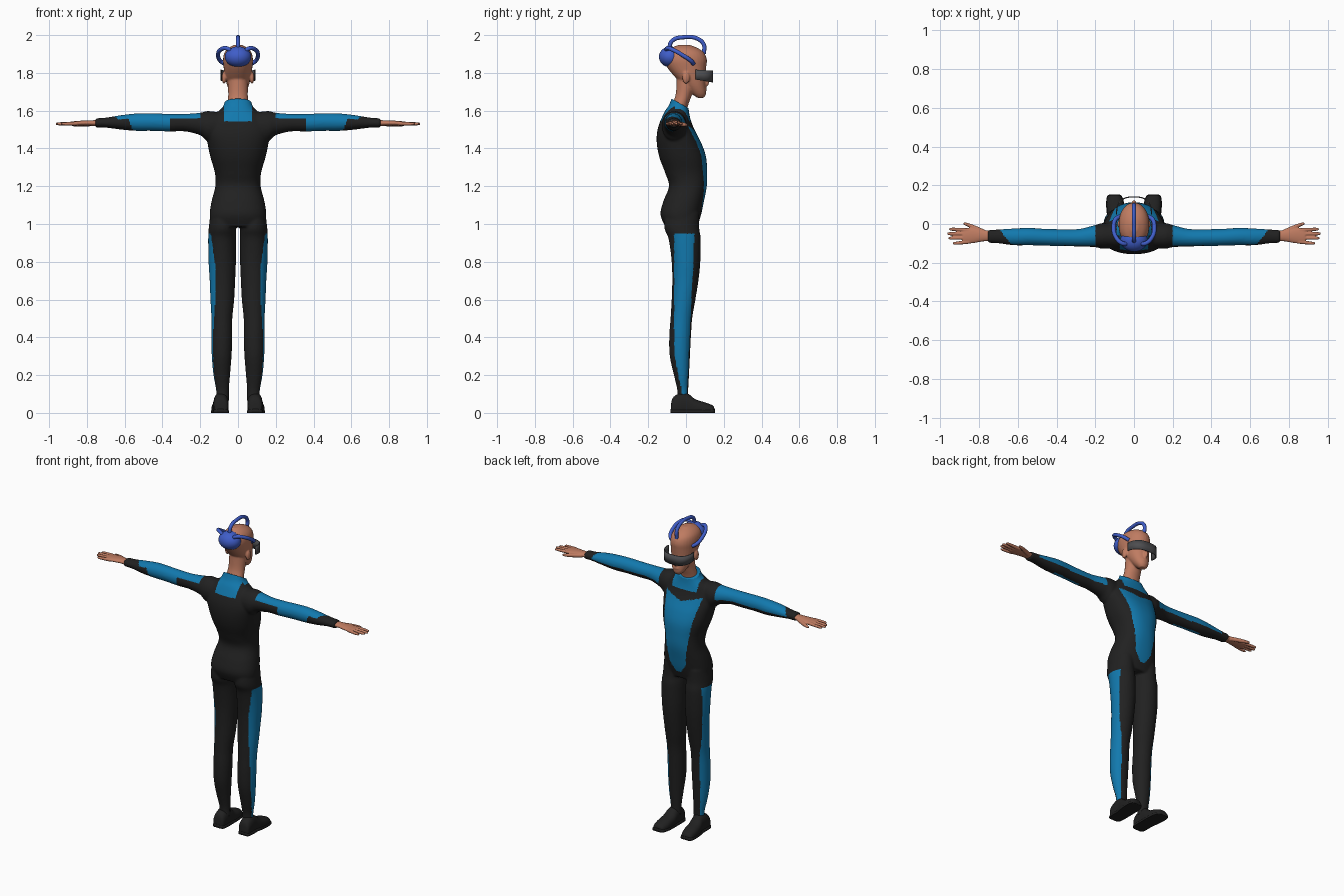
import bpy, bmesh, math
from mathutils import Vector

cube = bpy.data.objects.get("Cube")
if cube:
    bpy.data.objects.remove(cube)


def material(name, rgb):
    mat = bpy.data.materials.new(name)
    mat.use_nodes = True
    mat.diffuse_color = (*rgb, 1)
    for node in mat.node_tree.nodes:
        if node.type == 'BSDF_PRINCIPLED':
            node.inputs["Base Color"].default_value = (*rgb, 1)
    return mat


BLACK = material("suit black", (0.015, 0.015, 0.015))
BLUE = material("suit blue", (0.006, 0.19, 0.42))
SKIN = material("skin", (0.52, 0.2, 0.12))
ROYAL = material("device blue", (0.05, 0.11, 0.58))
GREY = material("visor grey", (0.075, 0.075, 0.08))


def spline(a, b, c, d, t):
    # Catmull-Rom blend of four neighbouring values
    return b + t / 2 * (c - a + t * (2 * a - 5 * b + 4 * c - d + t * (3 * (b - c) + d - a)))


def loft(bm, axis, rows, side=1, power=2.0, n=32, steps=5, floor=None):
    """Skin oval sections (position, a0, a1, b0, b1), in hundredths, along an axis."""
    dense = []
    for i in range(len(rows) - 1):
        near = [rows[max(i - 1, 0)], rows[i], rows[i + 1], rows[min(i + 2, len(rows) - 1)]]
        for k in range(steps):
            dense.append([spline(*v, k / steps) for v in zip(*near)])
    dense.append(rows[-1])
    rings = []
    for t, a0, a1, b0, b1 in dense:
        ring = []
        for j in range(n):
            ang = math.tau * j / n
            ca, sa = math.cos(ang), math.sin(ang)
            a = (a0 + a1) / 2 + (a1 - a0) / 2 * math.copysign(abs(ca) ** (2 / power), ca)
            b = (b0 + b1) / 2 + (b1 - b0) / 2 * math.copysign(abs(sa) ** (2 / power), sa)
            x, y, z = {'x': (t, a, b), 'y': (a, t, b), 'z': (a, b, t)}[axis]
            if floor is not None:
                z = max(z, floor)
            ring.append(bm.verts.new((side * x / 100, y / 100, z / 100)))
        rings.append(ring)
    for r, s in zip(rings, rings[1:]):
        for j in range(n):
            bm.faces.new((r[j], r[(j + 1) % n], s[(j + 1) % n], s[j]))
    bm.faces.new(rings[0])
    bm.faces.new(rings[-1])
    bmesh.ops.recalc_face_normals(bm, faces=bm.faces)


def ellipsoid(bm, centre, radii):
    ball = bmesh.ops.create_uvsphere(bm, u_segments=32, v_segments=16, radius=1)
    for v in ball["verts"]:
        v.co = Vector(centre) + Vector([c * r for c, r in zip(v.co, radii)])


def add_object(name, bm, mats):
    mesh = bpy.data.meshes.new(name)
    for f in bm.faces:
        f.smooth = True
    bm.to_mesh(mesh)
    bm.free()
    obj = bpy.data.objects.new(name, mesh)
    bpy.context.collection.objects.link(obj)
    for m in mats:
        mesh.materials.append(m)
    return obj


def baked(obj):
    graph = bpy.context.evaluated_depsgraph_get()
    return bpy.data.meshes.new_from_object(obj.evaluated_get(graph))


def fuse(name, bm, mats, voxel, rounds):
    """Merge overlapping volumes into one smooth surface."""
    obj = add_object(name, bm, mats)
    remesh = obj.modifiers.new("fuse", 'REMESH')
    remesh.mode = 'VOXEL'
    remesh.voxel_size = voxel
    remesh.use_smooth_shade = True
    relax = obj.modifiers.new("relax", 'SMOOTH')
    relax.factor = 0.5
    relax.iterations = rounds
    mesh = baked(obj)
    obj.modifiers.clear()
    obj.data = mesh
    mesh.materials.clear()
    for m in mats:
        mesh.materials.append(m)
    for p in mesh.polygons:
        p.use_smooth = True
        p.material_index = 0
    return obj


def symmetric(rows):
    return [(z, -w, w, y0, y1) for z, w, y0, y1 in rows]


# Suit: torso, arms and legs fused together
suit = bmesh.new()
loft(suit, 'z', symmetric([
    (98.5, 14.5, -11, 6), (105, 15, -13.5, 8), (112, 14, -12, 9.5), (120, 12, -9, 11),
    (127, 12.2, -11, 11.2), (135, 14.5, -14, 10.7), (142, 16, -15.4, 8.5),
    (148, 17, -15.4, 5.5), (153, 16.5, -14.2, 3.2), (157, 14, -12.5, 2),
    (160, 10, -11, 1.5), (163, 7.5, -9, 1.3), (168, 6.8, -7, 1.5)]), power=2.3, n=48)
for side in (1, -1):
    loft(suit, 'x', [
        (9, -12.5, 0, 145, 159), (16, -12.8, .5, 144, 159.8), (20, -12, -.5, 147, 158.9),
        (28, -11.6, -2.5, 149, 158.3), (36, -11.5, -2.7, 149, 158.3),
        (46, -11.2, -2.5, 149.3, 158.6), (54, -11, -2, 149.3, 158.5),
        (62, -11, -2.3, 150, 157.6), (70, -10, -2.8, 151, 156.3),
        (75.5, -9.8, -3, 151, 156)], side)
    loft(suit, 'z', [
        (106, 2, 14.5, -11, 7), (98, 1.2, 15.5, -11.5, 7), (92, 1.1, 15.8, -9.2, 7.8),
        (80, 1.1, 15.6, -7.6, 7.6), (70, 1.5, 15, -7.3, 6.6), (60, 2, 14.6, -7.6, 5),
        (50, 3, 14.1, -8.2, 3.3), (40, 3, 14.1, -8.9, 2.6), (30, 3.4, 13.9, -8.6, 2.1),
        (20, 4.2, 13, -6.4, 1.6), (12, 4.8, 11.6, -4.6, 1.2), (6, 4.8, 11.6, -4.6, 1.2)], side)
body = fuse("body_suit", suit, [BLACK, BLUE], 0.007, 4)

# Slanted collar opening
cut = bmesh.new()
cut.from_mesh(body.data)
edge = bmesh.ops.bisect_plane(cut, geom=cut.verts[:] + cut.edges[:] + cut.faces[:],
                              plane_co=(0, -.07, 1.66), plane_no=(0, .49, .87), clear_outer=True)
bmesh.ops.holes_fill(cut, edges=[e for e in edge["geom_cut"] if isinstance(e, bmesh.types.BMEdge)])
cut.to_mesh(body.data)
cut.free()


def is_blue(c, n):
    ax, y, z = abs(c.x), c.y, c.z
    if ax > .2 and z > 1.4:                          # sleeves
        upper = ax < .67 + .8 * (y + .06) and n.z + .4 * n.y > .15
        band = .36 < ax < .57 + .4 * (z - 1.53) and n.y < .1
        return upper or band
    if z > 1.545:                                    # collar
        return ax < (.075 if y < -.06 else .09)
    if z > 1.03 and n.y > 0 and y > -.02:            # chest panel
        t = max(z - 1.05, 0) / .45
        width = (.055 + .07 * t ** 1.3) * math.sqrt(min((z - 1.03) / .07, 1))
        return ax < width and z < 1.48 + .3 * ax
    if .09 < z < .95 and ax > .08 and n.x * c.x > 0:  # outer leg stripe
        return max(-.063, -.2 * z) < y < .048 * z
    return False


for p in body.data.polygons:
    p.material_index = int(is_blue(p.center, p.normal))

# Head, neck, nose and ears
head = bmesh.new()
loft(head, 'z', symmetric([(155, 5.5, -9, 0), (162, 5.6, -7.6, .9), (168, 5.2, -5.6, 3),
                           (174, 5.3, -5, 5), (179, 5, -5, 5)]))
loft(head, 'z', symmetric([
    (166.8, 2, 6, 9.5), (169, 3.8, 3, 10.6), (173, 5.6, -1, 10.4), (178, 6.9, -6, 10.2),
    (183, 7.6, -10, 10.7), (187, 7.9, -11.7, 11), (190.5, 7.2, -10.8, 9.7),
    (193, 5.2, -8.3, 6.5), (194.8, 2, -4, 2)]), power=2.1)
ellipsoid(head, (0, .106, 1.75), (.012, .016, .024))
ellipsoid(head, (0, .1, 1.712), (.022, .01, .009))
for side in (1, -1):
    ellipsoid(head, (side * .074, 0, 1.775), (.012, .02, .032))
fuse("head", head, [SKIN], 0.005, 3)

for side, label in ((1, "left"), (-1, "right")):
    # Hand: palm, four fingers and thumb
    hand = bmesh.new()
    loft(hand, 'x', [(73, -8.8, -3.6, 151.8, 155), (78, -9, -3, 152, 154.9),
                     (83, -9.9, -2, 152, 154.7), (87, -10.2, -2.2, 152, 154.4),
                     (88.5, -9.8, -3, 152.3, 154.2)], side)
    for root, end, tip in ((-3.2, -2.7, 95.5), (-5.1, -5, 96.5), (-7.1, -7.3, 95.8), (-9.2, -9.9, 93.5)):
        loft(hand, 'x', [(85, root - 1, root + 1, 152.2, 154.3),
                         (tip - 2, end - .85, end + .85, 152.2, 153.9),
                         (tip, end - .5, end + .5, 152.5, 153.5)], side, n=12)
    loft(hand, 'x', [(77, -6, -3, 151.8, 154.4), (82, -3.3, -.8, 151.5, 154),
                     (86, -1.3, .6, 151.5, 153.4), (88, -.4, .8, 151.9, 153)], side, n=12)
    fuse(label + "_hand", hand, [SKIN], 0.0035, 2)

    # Shoe with a slightly wider flat sole
    rows = [(-8, 7.5, 11, -1, 3.5), (-7, 5.5, 12.6, -2, 8), (-3, 5, 13, -2, 10.5),
            (1, 5, 13, -2, 10.2), (5, 5, 13.7, -2, 7.2), (10, 5.3, 14.1, -2, 5.6),
            (14, 6.5, 13.6, -2, 4), (15, 8.2, 12, -1, 2.5)]
    shoe = bmesh.new()
    loft(shoe, 'y', rows, side, power=2.4, floor=0)
    add_object(label + "_shoe", shoe, [BLACK])
    sole = bmesh.new()
    loft(sole, 'y', [(y * 1.02, a - .3, b + .3, -2, 2) for y, a, b, _, _ in rows], side, power=4, floor=0)
    add_object(label + "_sole", sole, [BLACK])

# Wrap-around visor: a thin curved band in front of the eyes
visor = bmesh.new()
columns = []
for i in range(33):
    a = math.pi * i / 32
    x = .09 * math.copysign(abs(math.cos(a)) ** .75, math.cos(a))
    lift = math.sin(a) ** .75
    y = .05 + .09 * lift
    columns.append([visor.verts.new((x, y, z)) for z in (1.765 - .015 * lift, 1.817 - .005 * lift)])
for p, q in zip(columns, columns[1:]):
    visor.faces.new((p[0], p[1], q[1], q[0]))
bmesh.ops.recalc_face_normals(visor, faces=visor.faces)
band = add_object("visor", visor, [GREY])
thick = band.modifiers.new("thickness", 'SOLIDIFY')
thick.thickness = 0.006
thick.offset = 0

# Headset: rear pod and three tubes
pod = bmesh.new()
ellipsoid(pod, (0, -.083, 1.885), (.07, .06, .055))
add_object("headset_pod", pod, [ROYAL])


def tube(name, points, radius):
    curve = bpy.data.curves.new(name, 'CURVE')
    curve.dimensions = '3D'
    curve.bevel_depth = radius
    curve.bevel_resolution = 4
    curve.use_fill_caps = True
    path = curve.splines.new('BEZIER')
    path.bezier_points.add(len(points) - 1)
    for bp, co in zip(path.bezier_points, points):
        bp.co = co
        bp.handle_left_type = bp.handle_right_type = 'AUTO'
    guide = bpy.data.objects.new(name + "_path", curve)
    bpy.context.collection.objects.link(guide)
    bpy.context.view_layer.update()
    bm = bmesh.new()
    bm.from_mesh(baked(guide))
    bpy.data.objects.remove(guide)
    add_object(name, bm, [ROYAL])


tube("top_tube", [(0, -.09, 1.92), (0, -.075, 1.968), (0, -.01, 1.989), (0, .06, 1.981),
                  (0, .094, 1.95), (0, .094, 1.9)], .011)
for side, label in ((1, "left"), (-1, "right")):
    tube(label + "_tube", [(side * x, y, z) for x, y, z in (
        (.03, -.1, 1.91), (.06, -.1, 1.93), (.095, -.065, 1.92), (.105, -.02, 1.895),
        (.095, .025, 1.865), (.072, .04, 1.848))], .011)
